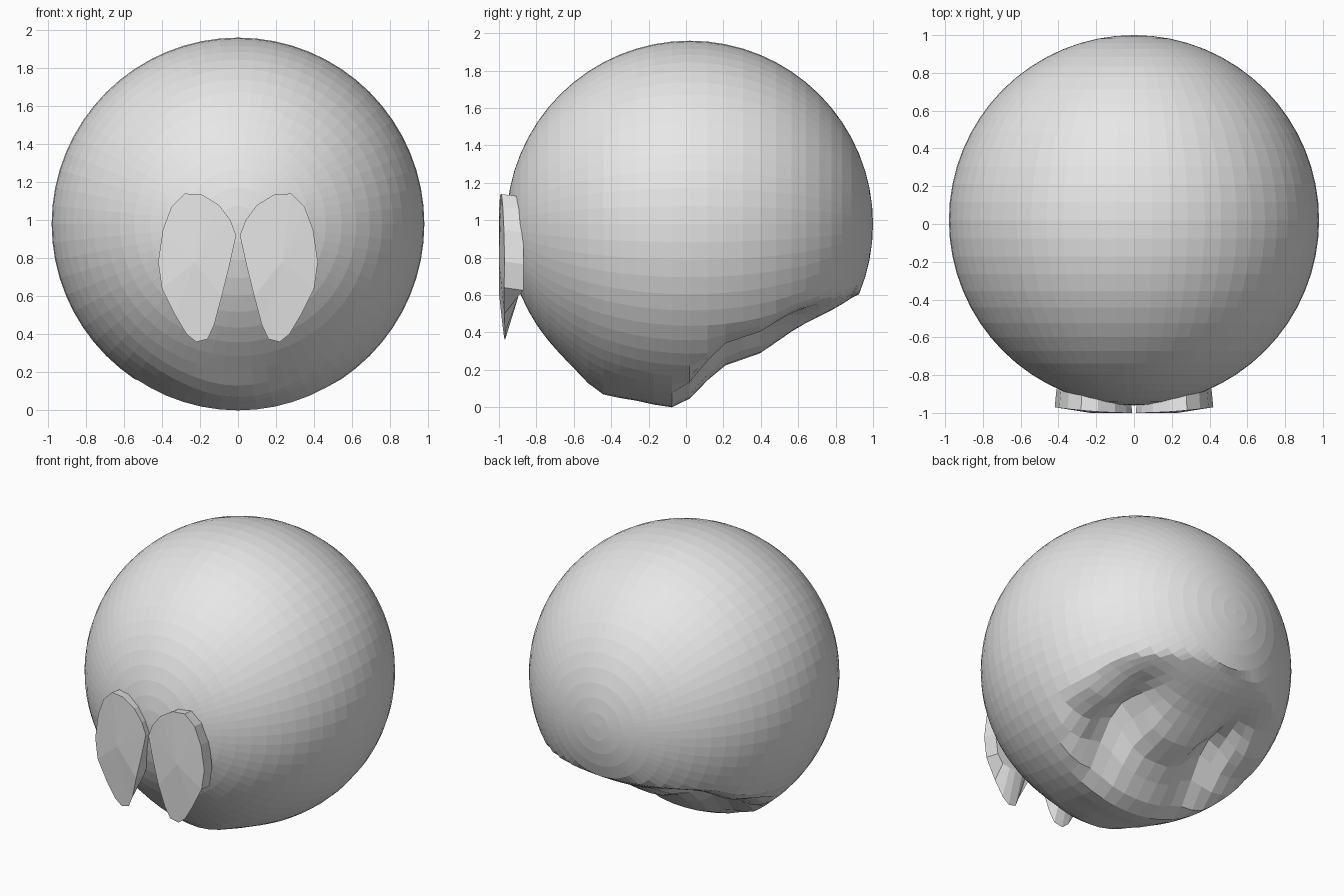
import bpy, bmesh, math
from mathutils import Matrix, Vector

if "Cube" in bpy.data.objects:
    bpy.data.objects.remove(bpy.data.objects["Cube"])

R, CY, CZ = 0.98, 0.02, 0.98

grey = bpy.data.materials.new("plain_grey")
grey.diffuse_color = (0.8, 0.8, 0.8, 1)
grey.use_nodes = True
grey.node_tree.nodes["Principled BSDF"].inputs["Base Color"].default_value = grey.diffuse_color


def finish(bm, name):
    bmesh.ops.recalc_face_normals(bm, faces=bm.faces)
    mesh = bpy.data.meshes.new(name)
    bm.to_mesh(mesh)
    bm.free()
    mesh.materials.append(grey)
    obj = bpy.data.objects.new(name, mesh)
    bpy.context.collection.objects.link(obj)
    return obj


def gauss(d, width):
    return math.exp(-(d / width) ** 2)


# Height of the hollowed underside along its centre line (y, z)
UNDERSIDE = [(-0.09, 0.0), (0.02, 0.05), (0.12, 0.15), (0.2, 0.22), (0.4, 0.29),
             (0.6, 0.43), (0.8, 0.53), (0.91, 0.6), (1.0, 0.62)]


def floor_height(y):
    for (y0, z0), (y1, z1) in zip(UNDERSIDE, UNDERSIDE[1:]):
        if y0 <= y <= y1:
            return z0 + (z1 - z0) * (y - y0) / (y1 - y0)
    return 0.0


# Body: ball with poles front and back, hollowed below at the rear
bm = bmesh.new()
bmesh.ops.create_uvsphere(bm, u_segments=64, v_segments=32, radius=R)
bmesh.ops.transform(bm, verts=bm.verts, matrix=Matrix.Translation((0, CY, CZ))
                    @ Matrix.Rotation(math.pi / 2, 4, 'X'))
for v in bm.verts:
    x, y, z = v.co
    if z > 0.8:
        continue
    # chin bulge
    v.co.z -= 0.045 * gauss(x, 0.35) * gauss(y + 0.46, 0.12)
    # raised underside with a pocket either side of a centre ridge
    if y > -0.05:
        pocket = 0.19 * gauss(abs(x) - 0.36, 0.14) * gauss(y - 0.32, 0.24)
        v.co.z = max(v.co.z, floor_height(y) + 0.3 * x * x + pocket)
low = min(v.co.z for v in bm.verts)
for v in bm.verts:
    if v.co.z < 0.2:
        v.co.z -= low * (0.2 - v.co.z) / 0.2
finish(bm, "body")

# Eyes: faceted leaf-shaped plates, tapered back into the body
OUTLINE = [(0.01, 0.92), (0.04, 1.0), (0.1, 1.08), (0.19, 1.135), (0.28, 1.14),
           (0.35, 1.07), (0.395, 0.95), (0.42, 0.78), (0.4, 0.64), (0.33, 0.5),
           (0.27, 0.4), (0.22, 0.36), (0.16, 0.375), (0.125, 0.45),
           (0.085, 0.6), (0.045, 0.76)]


def front_y(x, z):
    return -1.0 + 0.03 * (x / 0.42) ** 2 + 0.1 * max(0, 0.6 - z)


def make_eye(side, name):
    bm = bmesh.new()
    front = [bm.verts.new((side * x, front_y(x, z), z)) for x, z in OUTLINE]
    back = [bm.verts.new((side * (0.22 + (x - 0.22) * 0.95),
                          -0.87 if z > 0.6 else -0.9,
                          max(0.6 + (z - 0.6) * 0.1, 0.58) if z < 0.6 else z - 0.015))
            for x, z in OUTLINE]
    centre = bm.verts.new((side * 0.23, -1.0, 0.78))
    n = len(OUTLINE)
    for i in range(n):
        j = (i + 1) % n
        bm.faces.new((centre, front[i], front[j]))
        bm.faces.new((front[i], back[i], back[j], front[j]))
    bm.faces.new(back)
    finish(bm, name)


make_eye(1, "right_eye")
make_eye(-1, "left_eye")
